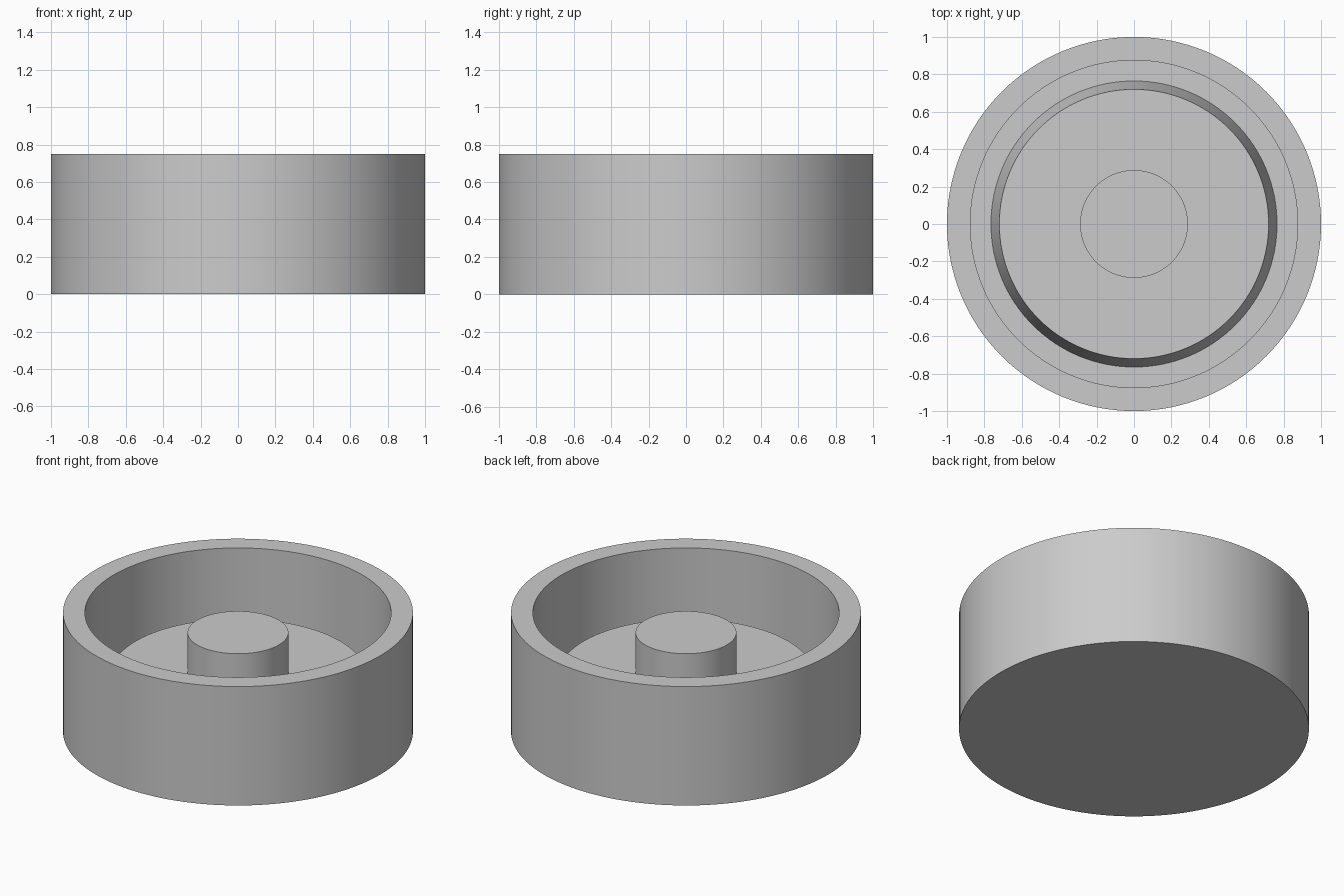
import bpy, bmesh, math

if "Cube" in bpy.data.objects:
    bpy.data.objects.remove(bpy.data.objects["Cube"])

SEGMENTS = 128

grey = bpy.data.materials.new("light_grey")
grey.diffuse_color = (0.6, 0.6, 0.6, 1.0)
grey.use_nodes = True
grey.node_tree.nodes["Principled BSDF"].inputs["Base Color"].default_value = grey.diffuse_color


def lathe(name, profile):
    """Turn a (radius, z) profile, starting and ending on the axis, into a solid."""
    bm = bmesh.new()
    rings = []
    for r, z in profile:
        count = SEGMENTS if r > 0 else 1
        rings.append([bm.verts.new((r * math.cos(2 * math.pi * i / SEGMENTS),
                                    r * math.sin(2 * math.pi * i / SEGMENTS), z))
                      for i in range(count)])
    for a, b in zip(rings, rings[1:]):
        for i in range(SEGMENTS):
            j = (i + 1) % SEGMENTS
            corners = [a[i % len(a)], a[j % len(a)], b[j % len(b)], b[i % len(b)]]
            bm.faces.new(list(dict.fromkeys(corners)))
    bmesh.ops.recalc_face_normals(bm, faces=bm.faces)
    mesh = bpy.data.meshes.new(name)
    bm.to_mesh(mesh)
    bm.free()
    mesh.materials.append(grey)
    obj = bpy.data.objects.new(name, mesh)
    bpy.context.collection.objects.link(obj)
    bpy.ops.object.select_all(action='DESELECT')
    obj.select_set(True)
    bpy.context.view_layer.objects.active = obj
    bpy.ops.object.shade_smooth_by_angle(angle=math.radians(30))
    return obj


lathe("round_housing", [
    (0, 0), (1.0, 0), (1.0, 0.75),        # base and outer wall
    (0.875, 0.75), (0.875, 0.125),        # rim and bore
    (0.765, 0.125), (0.72, 0.375),        # gutter and tapered skirt of the raised floor
    (0.288, 0.375), (0.288, 0.625),       # raised floor and centre post
    (0, 0.625),
])
